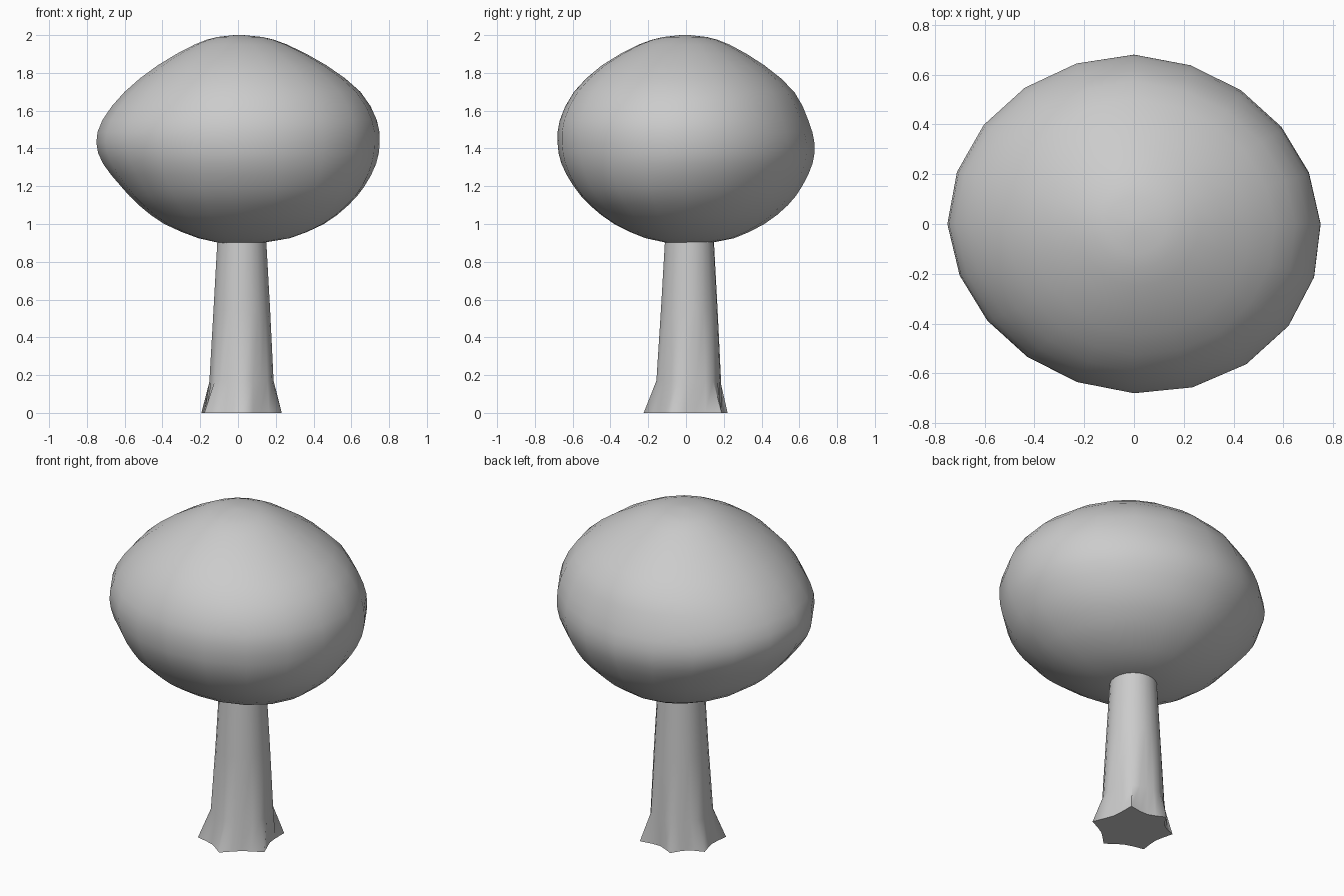
import bpy, bmesh
from math import sin, cos, pi, radians

if "Cube" in bpy.data.objects:
    bpy.data.objects.remove(bpy.data.objects["Cube"])


def loft(name, rings, angle):
    """Skin a stack of equal-length rings, cap both ends, shade smooth."""
    bm = bmesh.new()
    loops = [[bm.verts.new(p) for p in ring] for ring in rings]
    n = len(loops[0])
    for a, b in zip(loops, loops[1:]):
        for i in range(n):
            j = (i + 1) % n
            bm.faces.new((a[i], a[j], b[j], b[i]))
    bm.faces.new(loops[0][::-1])
    bm.faces.new(loops[-1])
    bmesh.ops.recalc_face_normals(bm, faces=bm.faces)
    mesh = bpy.data.meshes.new(name)
    bm.to_mesh(mesh)
    bm.free()
    obj = bpy.data.objects.new(name, mesh)
    bpy.context.collection.objects.link(obj)
    bpy.ops.object.select_all(action='DESELECT')
    obj.select_set(True)
    bpy.context.view_layer.objects.active = obj
    bpy.ops.object.shade_smooth_by_angle(angle=radians(angle))
    return obj


# Leaf crown: lopsided blob; each row is height, then left/right/front/back reach
CROWN = [
    (0.90, 0.10, 0.13, 0.10, 0.13),
    (0.925, 0.21, 0.275, 0.215, 0.255),
    (1.00, 0.39, 0.455, 0.38, 0.415),
    (1.10, 0.525, 0.585, 0.51, 0.54),
    (1.20, 0.62, 0.67, 0.595, 0.615),
    (1.32, 0.715, 0.732, 0.66, 0.67),
    (1.43, 0.75, 0.75, 0.68, 0.68),
    (1.55, 0.718, 0.735, 0.668, 0.647),
    (1.70, 0.60, 0.648, 0.593, 0.573),
    (1.84, 0.425, 0.468, 0.445, 0.415),
    (1.95, 0.23, 0.26, 0.25, 0.23),
    (1.99, 0.11, 0.13, 0.12, 0.11),
    (2.00, 0.02, 0.03, 0.03, 0.02),
]


def midpoint_rows(rows):
    """Insert a smooth in-between row in every gap but the two end ones."""
    out = [rows[0]]
    for k in range(1, len(rows) - 2):
        out.append(rows[k])
        out.append(tuple((9 * (b + c) - a - d) / 16
                         for a, b, c, d in zip(*rows[k - 1:k + 3])))
    return out + list(rows[-2:])


def crown_ring(z, left, right, front, back, n=20):
    ring = []
    low = 0.035 if z < 1.15 else 0.035 * max(0, (1.35 - z) / 0.2)
    for i in range(n):
        a = 2 * pi * i / n
        c, s = cos(a), sin(a)
        # each quarter bulges or sinks a little on its diagonal
        bulge = (-0.025, -0.005, -0.03 + low, 0.025 + low)[int(4 * i / n)]
        f = 1 + bulge * abs(sin(2 * a))
        ring.append((c * (right if c > 0 else left) * f,
                     s * (back if s > 0 else front) * f, z))
    return ring


loft("leaf_crown", [crown_ring(*row) for row in midpoint_rows(CROWN)], 60)


# Trunk: tapered, flaring at the ground into six uneven pointed roots
ROOTS = [(48, 0.25), (105, 0.225), (155, 0.225), (215, 0.23), (275, 0.228), (340, 0.236)]


def trunk_ring(z, cx, cy, r, flare=0):
    ring = []
    for k, (deg, reach) in enumerate(ROOTS):
        nxt = ROOTS[(k + 1) % 6][0] + (360 if k == 5 else 0)
        for t, tip in ((0, 1), (0.25, 0.25), (0.5, 0), (0.75, 0.25)):
            a = radians(deg + (nxt - deg) * t)
            if t > 0.5:
                reach = ROOTS[(k + 1) % 6][1]
            d = r + (reach - r) * flare * tip
            ring.append((cx + d * cos(a), cy + d * sin(a), z))
    return ring


loft("trunk", [
    trunk_ring(0.0, 0.01, 0.003, 0.178, 1),
    trunk_ring(0.17, 0.018, 0.015, 0.17, 0.04),
    trunk_ring(0.55, 0.02, 0.017, 0.150),
    trunk_ring(0.96, 0.02, 0.018, 0.127),
], 65)
